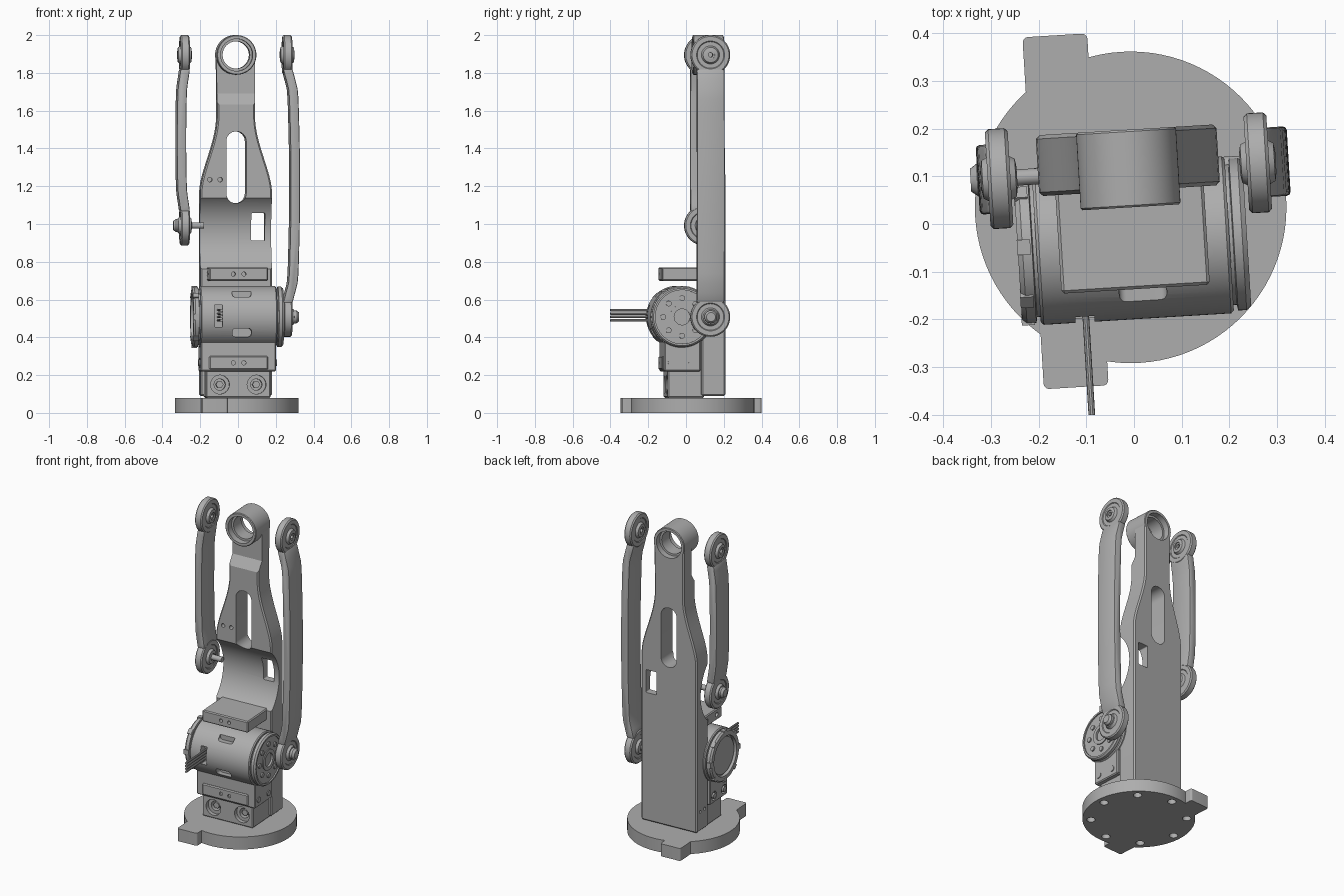
import bpy, bmesh, math
from mathutils import Matrix

cube = bpy.data.objects.get("Cube")
if cube:
    bpy.data.objects.remove(cube)

metal = bpy.data.materials.new("plain grey metal")
metal.use_nodes = True
GREY = (0.42, 0.42, 0.42, 1)
metal.diffuse_color = GREY
metal.node_tree.nodes["Principled BSDF"].inputs["Base Color"].default_value = GREY

parts, cutters = [], []


def finish(name, bm, cutter=False):
    bmesh.ops.recalc_face_normals(bm, faces=bm.faces)
    mesh = bpy.data.meshes.new(name)
    bm.to_mesh(mesh)
    bm.free()
    mesh.materials.append(metal)
    ob = bpy.data.objects.new(name, mesh)
    bpy.context.collection.objects.link(ob)
    ob.hide_render = cutter
    (cutters if cutter else parts).append(ob)
    return ob


def orient(u, v, t, axis):
    return {"X": (t, u, v), "Y": (u, t, v), "Z": (u, v, t)}[axis]


def lathe(name, profile, loc, axis, ring=False, cutter=False, seg=48):
    """Revolve (radius, distance) points about an axis; ring closes the profile."""
    bm = bmesh.new()
    angles = [2 * math.pi * i / seg for i in range(seg)]
    rows = [[bm.verts.new([a + b for a, b in zip(loc, orient(r * math.cos(w), r * math.sin(w), t, axis))])
             for w in angles] for r, t in profile]
    pairs = list(zip(rows, rows[1:])) + ([(rows[-1], rows[0])] if ring else [])
    for a, b in pairs:
        for i in range(seg):
            j = (i + 1) % seg
            bm.faces.new((a[i], a[j], b[j], b[i]))
    if not ring:
        bm.faces.new(rows[0])
        bm.faces.new(rows[-1])
    return finish(name, bm, cutter)


def prism(name, outline, t0, t1, axis, cutter=False):
    """Extrude a flat outline along an axis."""
    bm = bmesh.new()
    a, b = [[bm.verts.new(orient(u, v, t, axis)) for u, v in outline] for t in (t0, t1)]
    bm.faces.new(a)
    bm.faces.new(b)
    for i in range(len(a)):
        j = (i + 1) % len(a)
        bm.faces.new((a[i], a[j], b[j], b[i]))
    return finish(name, bm, cutter)


def box(name, x0, x1, y0, y1, z0, z1, cutter=False):
    return prism(name, [(x0, y0), (x1, y0), (x1, y1), (x0, y1)], z0, z1, "Z", cutter)


def arc(cx, cy, r, a0, a1, n=16):
    return [(cx + r * math.cos(math.radians(a0 + (a1 - a0) * i / n)),
             cy + r * math.sin(math.radians(a0 + (a1 - a0) * i / n))) for i in range(n + 1)]


def rounded(cx, cy, hw, hh, r):
    return [p for sx, sy, a in ((1, 1, 0), (-1, 1, 90), (-1, -1, 180), (1, -1, 270))
            for p in arc(cx + sx * (hw - r), cy + sy * (hh - r), r, a, a + 90, 8)]


def bevel(ob, width, segments=1):
    m = ob.modifiers.new("edge", "BEVEL")
    m.width, m.segments, m.limit_method, m.angle_limit = width, segments, "ANGLE", math.radians(50)


def cut(ob, tool, op="DIFFERENCE"):
    m = ob.modifiers.new("cut", "BOOLEAN")
    m.operation, m.object, m.solver = op, tool, "EXACT"


def drill(ob, loc, axis, r, depth, bore=0, bore_depth=0):
    """Hole running in the positive axis direction, with optional counterbore."""
    prof = [(r, -0.02), (r, depth)]
    if bore:
        prof = [(bore, -0.02), (bore, bore_depth), (r, bore_depth), (r, depth)]
    cut(ob, lathe("drill", prof, loc, axis, cutter=True, seg=24))


# Base flange with two tabs and a ring of counterbored holes
base = lathe("base_flange", [(0.327, 0), (0.327, 0.08)], (0, 0, 0), "Z", seg=96)
cut(base, prism("tab_bar", rounded(-0.137, 0, 0.068, 0.37, 0.012), 0, 0.08, "Z", True), "UNION")
for k in range(8):
    w = k * math.pi / 4
    drill(base, (0.278 * math.cos(w), 0.278 * math.sin(w), 0.08), "Z", 0.025, -0.1, 0.037, -0.025)
for c in cutters[-8:]:
    for v in c.data.vertices:
        v.co.z = 0.1 if v.co.z > 0.085 else v.co.z
    bm = bmesh.new()
    bm.from_mesh(c.data)
    bmesh.ops.recalc_face_normals(bm, faces=bm.faces)
    bm.to_mesh(c.data)
    bm.free()

# Front foot with two bolt pockets
foot = box("front_foot", -0.172, 0.172, -0.143, 0.05, 0.08, 0.23)
bevel(foot, 0.006)
for x in (-0.097, 0.097):
    drill(foot, (x, -0.143, 0.15), "Y", 0.03, 0.07, 0.05, 0.025)
    lathe("foot_bolt", [(0.02, 0), (0.02, 0.05)], (x, -0.11, 0.15), "Y", seg=6)

# Saddle under the motor
saddle = box("motor_saddle", -0.2, 0.2, -0.163, 0.03, 0.22, 0.43)
bevel(saddle, 0.006)
for y in (-0.125, -0.015):
    for s in (-1, 1):
        drill(saddle, (s * 0.2, y, 0.265), "X", 0.028, 0.02 if s < 0 else -0.02)
        lathe("saddle_screw", [(0.018, -0.02), (0.018, 0.02)], (s * 0.185, y, 0.265), "X", seg=12)

# Clamp slabs below and above the motor
for name, z, y1 in (("lower_clamp", 0.265, -0.1), ("upper_clamp", 0.735, 0.06)):
    slab = box(name, -0.156, 0.156, -0.172, y1, z - 0.036, z + 0.036)
    bevel(slab, 0.006)
    for x in (-0.028, 0.028):
        drill(slab, (x, -0.172, z), "Y", 0.011, 0.03)
    if y1 > 0:
        for y in (-0.115, -0.005):
            for s in (-1, 1):
                drill(slab, (s * 0.156, y, z), "X", 0.014, -0.03 * s)

# Motor drum with pockets
MY, MZ = -0.07, 0.508
drum = lathe("motor_drum", [(0.159, -0.203), (0.165, -0.197), (0.165, 0.197), (0.159, 0.203)], (0, MY, MZ), "X", seg=80)
for z in (0.425, 0.635):
    cut(drum, prism("pocket", rounded(0.015, z, 0.05, 0.022, 0.015), -0.3, -0.165, "Y", True))
cut(drum, box("cable_slot", -0.13, -0.09, -0.3, -0.18, 0.455, 0.57, True))

# End caps: bolted hub on the left, open ring on the right
lathe("left_cap", [(0.148, 0.19), (0.148, 0.21), (0.16, 0.212), (0.16, 0.23), (0.152, 0.24), (0.142, 0.24),
                   (0.142, 0.232), (0.065, 0.232), (0.065, 0.238), (0.042, 0.238), (0.042, 0.226)],
      (0, MY, MZ), "X", seg=64)
lathe("right_cap", [(0.148, -0.19), (0.148, -0.21), (0.16, -0.212), (0.16, -0.232), (0.152, -0.242),
                    (0.125, -0.242), (0.125, -0.222), (0.115, -0.222), (0.115, -0.23)], (0, MY, MZ), "X", seg=64)
for k in range(8):
    w = k * math.pi / 4
    y, z = MY + 0.1 * math.cos(w), MZ + 0.1 * math.sin(w)
    lathe("hub_bolt", [(0.015, 0.22), (0.015, 0.24)], (0, y, z), "X", seg=16)
    lug = box("cap_lug", -0.016, 0.016, 0.14, 0.164, -0.243, -0.215)
    lug.data.transform(Matrix.Translation((0, MY, MZ)) @ Matrix.Rotation(w, 4, "X")
                       @ Matrix(((0, 0, 1, 0), (1, 0, 0, 0), (0, 1, 0, 0), (0, 0, 0, 1))))

# Cable wires
for k in range(4):
    lathe("cable_wire", [(0.007, -0.43), (0.007, -0.17)], (-0.108, 0, 0.49 + 0.018 * k), "Y", seg=10)

# Main upright arm with shoulders narrowing to the neck
TOP, FRONT, BACK = 1.895, 0.035, 0.163
side = [(0.19, 0.09), (0.19, 1.17)]
for i in range(1, 15):
    t = i / 14
    side.append((0.19 - 0.09 * (t * t * (3 - 2 * t)) ** 0.85, 1.17 + 0.4 * t))
outline = side + arc(0, TOP, 0.102, 0, 180, 32) + [(-x, z) for x, z in reversed(side)]
arm = prism("main_arm", outline, FRONT, BACK, "Y")
bevel(arm, 0.008)
cut(arm, prism("slot", rounded(0, 1.3, 0.053, 0.19, 0.052), -0.1, 0.3, "Y", True))
cut(arm, prism("window", rounded(0.12, 0.985, 0.036, 0.073, 0.006), -0.1, 0.3, "Y", True))
cut(arm, lathe("scoop", [(0.25, -0.3), (0.25, 0.3)], (0, -0.13, 0.95), "X", cutter=True, seg=96))
cut(arm, prism("neck_relief", [(0, 1.58), (0.075, 1.69), (0.075, 2.1), (0, 2.1)], -0.3, 0.3, "X", True))
cut(arm, lathe("eye_hole", [(0.094, -0.1), (0.094, 0.3)], (0, 0, TOP), "Y", cutter=True))
for x in (-0.14, -0.085):
    drill(arm, (x, FRONT, 1.235), "Y", 0.012, 0.03)
for x in (-0.12, 0.12):
    drill(arm, (x, BACK, 0.17), "Y", 0.018, -0.03)
for y in (0.075, 0.125):
    for s in (-1, 1):
        drill(arm, (s * 0.19, y, 0.215), "X", 0.01, -0.03 * s)

# Bearing eye at the top
lathe("bearing_eye", [(0.105, 0.004), (0.105, 0.159), (0.101, 0.163), (0.085, 0.163), (0.085, 0.125), (0.072, 0.125),
                      (0.072, 0.04), (0.085, 0.04), (0.085, 0), (0.101, 0)], (0, 0, TOP), "Y", ring=True, seg=64)


# Side links: bowed bar with a bearing at each end
def link(name, s, z0, bow):
    n, yc = 24, 0.077
    inner, outer = [], []
    for i in range(n + 1):
        t = i / n
        z = z0 + 0.075 + t * (TOP - z0 - 0.15)
        ease = min(1, min(t, 1 - t) * (TOP - z0) / 0.13)
        x = 0.272 + bow * (0.65 * ease + 0.35 * math.sin(math.pi * t))
        inner.append((s * (x - 0.025), z))
        outer.append((s * (x + 0.025), z))
    bar = prism(name + "_bar", inner + outer[::-1], yc - 0.073, yc + 0.073, "Y")
    bevel(bar, 0.008, 2)
    for z in (z0, TOP):
        half = [(0.022, 0.02), (0.022, 0.038), (0.04, 0.035), (0.048, 0.02), (0.07, 0.02),
                (0.074, 0.024), (0.098, 0.024), (0.105, 0.017)]
        prof = [(r, t) for r, t in half] + [(r, -t) for r, t in reversed(half)]
        lathe(name + "_bearing", prof, (s * 0.272, yc, z), "X", ring=True)
        lathe(name + "_bush", [(0.012, -0.032), (0.025, -0.032), (0.025, 0.032), (0.012, 0.032)],
              (s * 0.272, yc, z), "X", ring=True, seg=24)
    lathe(name + "_pin", [(0.017, 0.17), (0.017, 0.3), (0.034, 0.3), (0.034, 0.322), (0.024, 0.335)] if s > 0 else
          [(0.017, -0.17), (0.017, -0.3), (0.034, -0.3), (0.034, -0.318), (0.024, -0.332)],
          (0, yc, z0), "X", seg=24)


link("left_link", 1, 0.508, 0.04)
link("right_link", -1, 0.992, 0.02)

# Apply modifiers, turn the whole assembly slightly, shade
bpy.context.view_layer.update()
graph = bpy.context.evaluated_depsgraph_get()
baked = [bpy.data.meshes.new_from_object(ob.evaluated_get(graph)) for ob in parts]
pose = Matrix.Translation((-0.007, 0.035, 0)) @ Matrix.Rotation(math.radians(3.5), 4, "Z")
for ob, mesh in zip(parts, baked):
    ob.modifiers.clear()
    ob.data = mesh
    mesh.transform(pose)
for c in cutters:
    bpy.data.objects.remove(c)
bpy.ops.object.select_all(action="DESELECT")
for ob in parts:
    ob.select_set(True)
bpy.context.view_layer.objects.active = parts[0]
bpy.ops.object.shade_smooth_by_angle(angle=math.radians(30))
